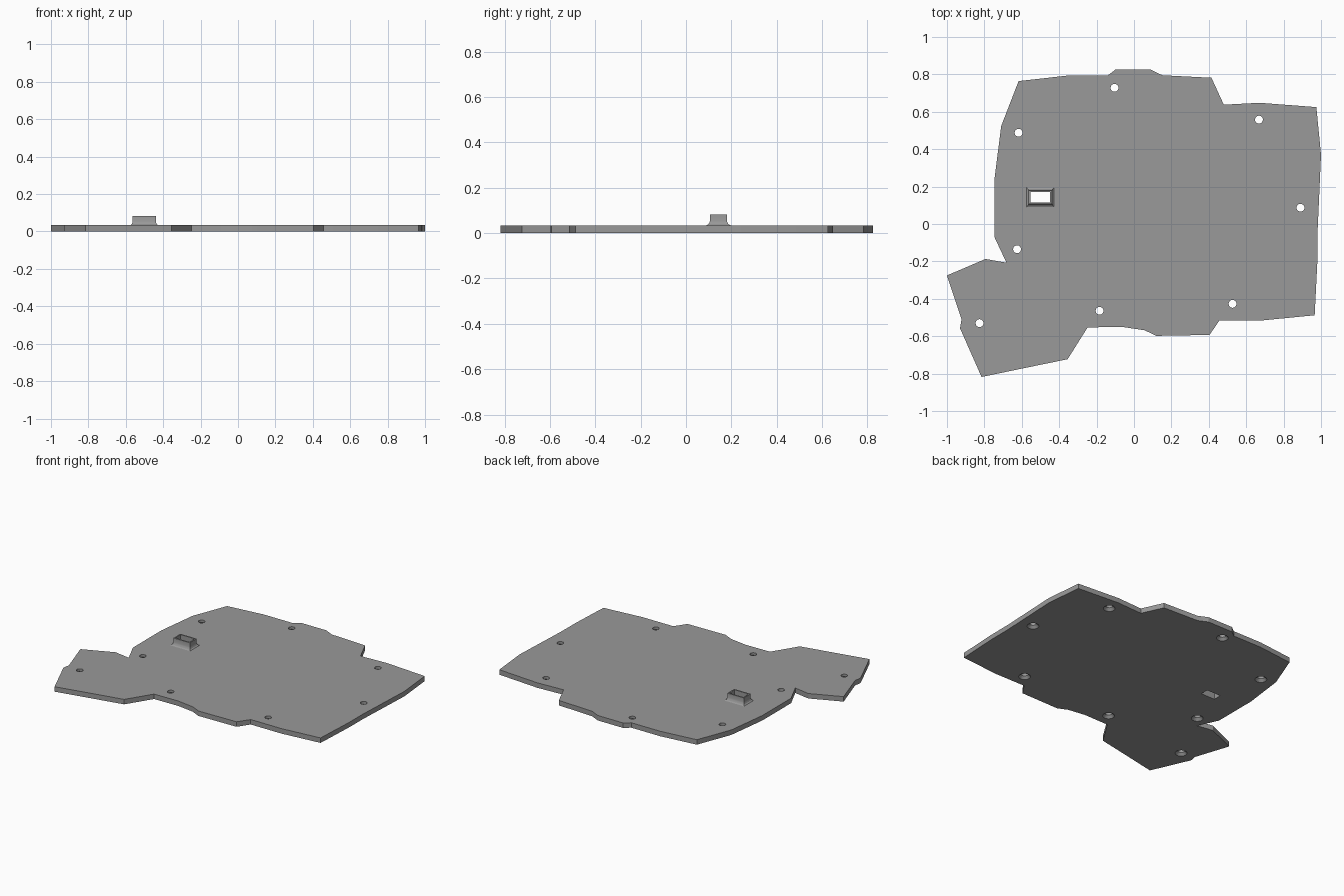
import bpy, bmesh, math

if "Cube" in bpy.data.objects:
    bpy.data.objects.remove(bpy.data.objects["Cube"])

THICK = 0.034
OUTLINE = [(-.617, .764), (-.36, .793), (-.142, .793), (-.10, .825), (.09, .825),
           (.152, .795), (.414, .782), (.48, .638), (.67, .648), (.975, .625),
           (1.0, .37), (.981, -.05), (.98, -.21), (.966, -.488), (.69, -.515),
           (.457, -.515), (.404, -.593), (.12, -.598), (.056, -.568), (-.065, -.55),
           (-.248, -.553), (-.355, -.723), (-.575, -.768), (-.815, -.818),
           (-.93, -.558), (-.922, -.51), (-1.0, -.275), (-.794, -.187),
           (-.682, -.207), (-.746, -.07), (-.746, .24), (-.71, .524)]
HOLES = [(-.104, .728), (-.617, .488), (.668, .558), (.89, .087),
         (-.625, -.135), (-.184, -.464), (.527, -.427), (-.826, -.53)]
PORT = (-.501, .143)

grey = bpy.data.materials.new("grey")
grey.diffuse_color = (0.32, 0.32, 0.32, 1)
grey.use_nodes = True
grey.node_tree.nodes["Principled BSDF"].inputs["Base Color"].default_value = grey.diffuse_color


def circle(c, r, n=24):
    return [(c[0] + r * math.cos(2 * math.pi * i / n),
             c[1] + r * math.sin(2 * math.pi * i / n)) for i in range(n)]


def rect(hx, hy):
    return [(PORT[0] + sx * hx, PORT[1] + sy * hy)
            for sx, sy in ((-1, -1), (1, -1), (1, 1), (-1, 1))]


def loft(bm, rings):
    """Skin a stack of (points, z) rings; return first and last vertex loops."""
    loops = [[bm.verts.new((x, y, z)) for x, y in pts] for pts, z in rings]
    for a, b in zip(loops, loops[1:]):
        for i in range(len(a)):
            j = (i + 1) % len(a)
            bm.faces.new((a[i], a[j], b[j], b[i]))
    return loops[0], loops[-1]


def fill(bm, loops, up):
    """Cap a flat region bounded by an outer loop and hole loops."""
    edges = []
    for lp in loops:
        for i in range(len(lp)):
            pair = (lp[i], lp[(i + 1) % len(lp)])
            edges.append(bm.edges.get(pair) or bm.edges.new(pair))
    bmesh.ops.triangle_fill(bm, edges=edges, use_beauty=True,
                            use_dissolve=False, normal=(0, 0, up))


bm = bmesh.new()
# plate rim, countersunk screw holes, and port with flared foot
bottoms, tops = [], []
stacks = [[(OUTLINE, 0), (OUTLINE, THICK)]]
stacks += [[(circle(h, .037), 0), (circle(h, .021), .017), (circle(h, .021), THICK)]
           for h in HOLES]
for s in stacks:
    lo, hi = loft(bm, s)
    bottoms.append(lo)
    tops.append(hi)
foot, _ = loft(bm, [(rect(.074, .053), THICK), (rect(.067, .044), .039),
                    (rect(.064, .040), .046), (rect(.062, .037), .054),
                    (rect(.062, .037), .082), (rect(.053, .028), .082),
                    (rect(.053, .028), .0)])
port_under = _
tops.append(foot)
bottoms.append(port_under)
# flat top and underside
fill(bm, tops, 1)
fill(bm, bottoms, -1)
bmesh.ops.recalc_face_normals(bm, faces=bm.faces[:])

mesh = bpy.data.meshes.new("case_plate")
bm.to_mesh(mesh)
bm.free()
mesh.materials.append(grey)
plate = bpy.data.objects.new("case_plate", mesh)
bpy.context.collection.objects.link(plate)
bpy.context.view_layer.objects.active = plate
plate.select_set(True)
bpy.ops.object.shade_smooth_by_angle(angle=math.radians(25))
